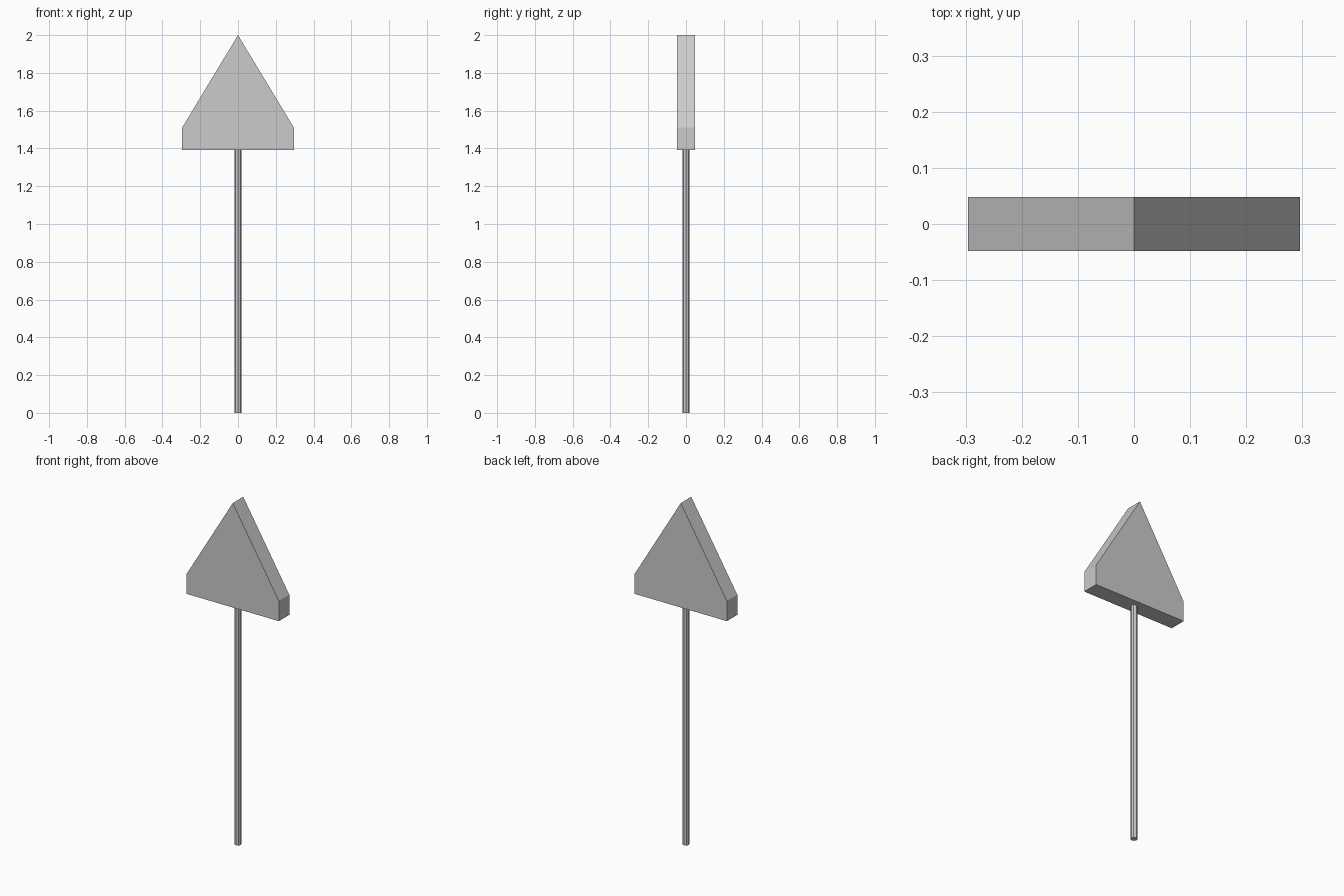
import bpy, bmesh

if "Cube" in bpy.data.objects:
    bpy.data.objects.remove(bpy.data.objects["Cube"])

HALF_W, HALF_D = 0.296, 0.048
HEAD_Z, SHOULDER_Z, TOP_Z = 1.393, 1.51, 2.0
POLE_R = 0.0185

# sign head: five-point profile extruded front to back
profile = [(-HALF_W, HEAD_Z), (HALF_W, HEAD_Z), (HALF_W, SHOULDER_Z),
           (0, TOP_Z), (-HALF_W, SHOULDER_Z)]
bm = bmesh.new()
face = bm.faces.new([bm.verts.new((x, -HALF_D, z)) for x, z in profile])
ext = bmesh.ops.extrude_face_region(bm, geom=[face], use_keep_orig=True)
new_verts = [g for g in ext["geom"] if isinstance(g, bmesh.types.BMVert)]
bmesh.ops.translate(bm, verts=new_verts, vec=(0, 2 * HALF_D, 0))
bmesh.ops.recalc_face_normals(bm, faces=bm.faces)
mesh = bpy.data.meshes.new("sign_head")
bm.to_mesh(mesh)
bm.free()
bpy.context.collection.objects.link(bpy.data.objects.new("sign_head", mesh))

# pole: thin low-poly cylinder from the ground up to the head
bpy.ops.mesh.primitive_cylinder_add(vertices=8, radius=POLE_R, depth=HEAD_Z,
                                    location=(0, 0, HEAD_Z / 2))
bpy.context.object.name = "pole"
